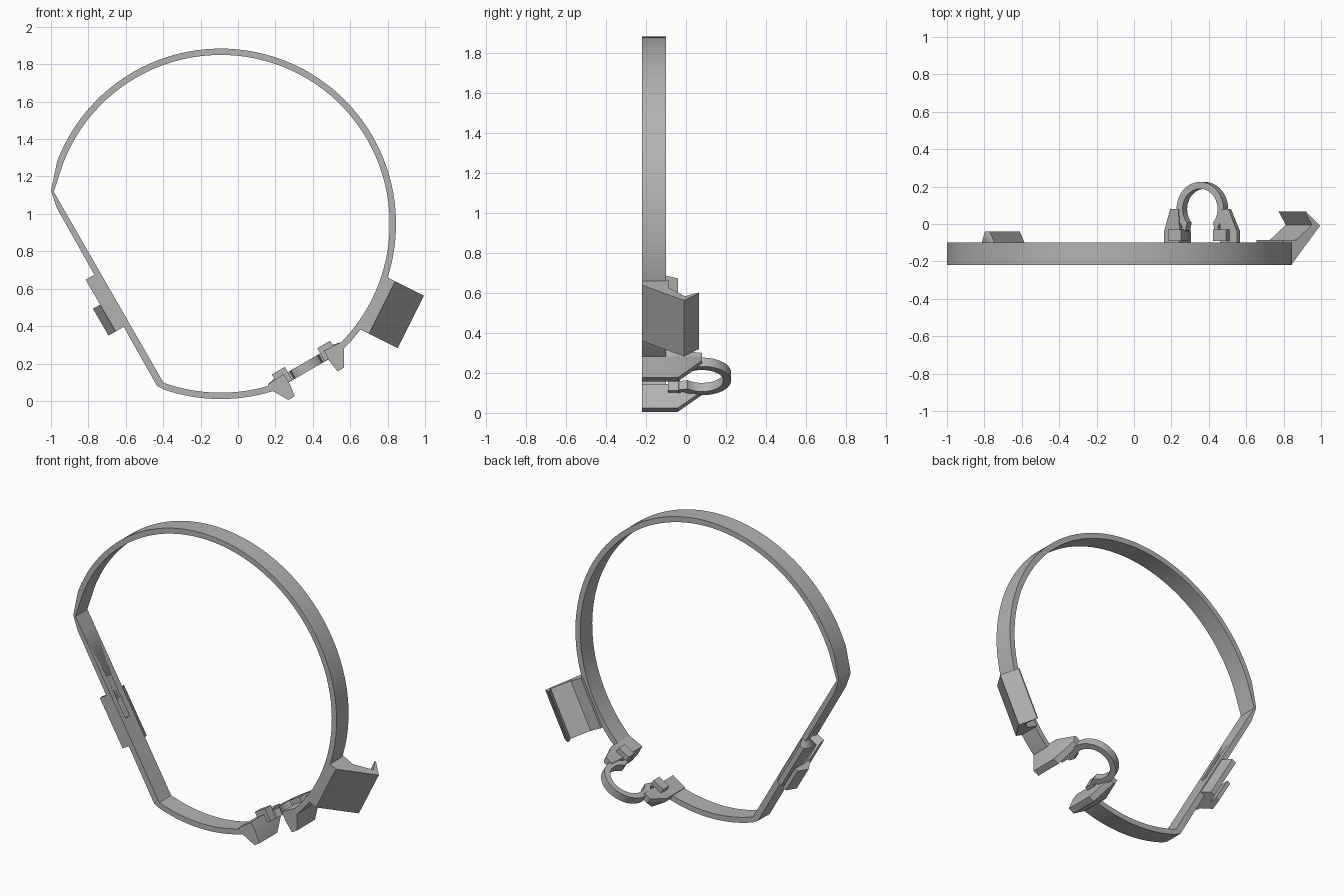
import bpy, bmesh
from math import sin, cos, radians
from mathutils import Vector

cube = bpy.data.objects.get("Cube")
if cube:
    bpy.data.objects.remove(cube, do_unlink=True)

grey = bpy.data.materials.new("plain grey")
grey.use_nodes = True
grey.diffuse_color = (0.45, 0.45, 0.45, 1)
grey.node_tree.nodes["Principled BSDF"].inputs["Base Color"].default_value = (0.45, 0.45, 0.45, 1)


def loft(name, sections):
    """Skin a row of matching cross-sections and cap both ends."""
    bm = bmesh.new()
    rings = [[bm.verts.new(p) for p in s] for s in sections]
    n = len(rings[0])
    for a, b in zip(rings, rings[1:]):
        for i in range(n):
            j = (i + 1) % n
            bm.faces.new((a[i], a[j], b[j], b[i]))
    bm.faces.new(rings[0])
    bm.faces.new(rings[-1])
    bmesh.ops.recalc_face_normals(bm, faces=bm.faces)
    mesh = bpy.data.meshes.new(name)
    bm.to_mesh(mesh)
    bm.free()
    mesh.materials.append(grey)
    obj = bpy.data.objects.new(name, mesh)
    bpy.context.collection.objects.link(obj)
    bpy.ops.object.select_all(action="DESELECT")
    obj.select_set(True)
    bpy.context.view_layer.objects.active = obj
    bpy.ops.object.shade_smooth_by_angle(angle=radians(25))
    return obj


def frame(x, z, angle):
    """Local axes: u along the band, y depth, w outward from the band."""
    c, s = cos(radians(angle)), sin(radians(angle))
    return lambda u, y, w: Vector((x + u * c + w * s, y, z + u * s - w * c))


def prism(name, place, profile, u0, u1):
    """Extrude a (w, y) profile along u."""
    return loft(name, [[place(u, y, w) for w, y in profile] for u in (u0, u1)])


FRONT, BACK = -0.22, -0.10

# Main band: open circle with one straight side
def on_circle(deg, r):
    a = radians(deg)
    return (-0.092 + r * cos(a), 0.947 + r * sin(a))

def arc(start, end, steps):
    angles = [start + (end - start) * i / steps for i in range(steps + 1)]
    return [(on_circle(a, 0.937), on_circle(a, 0.903)) for a in angles]

path = arc(-48, 159, 64)
path += [((-1.0, 1.123), (-0.985, 1.118)),
         ((-0.968, 1.03), (-0.934, 1.03)),
         ((-0.433, 0.08), (-0.398, 0.097))]
path += arc(-109, -70, 14)
band = loft("band", [[(o[0], FRONT, o[1]), (i[0], FRONT, i[1]),
                      (i[0], BACK, i[1]), (o[0], BACK, o[1])] for o, i in path])

# Large hooked plate on the left side
hook = frame(0.70, 0.36, 63.4)
prism("side_hook", hook,
      [(-0.05, FRONT), (0, FRONT), (0.172, -0.01), (0.09, 0.066), (0.082, 0.066),
       (0.125, -0.005), (0.03, -0.085), (-0.05, -0.085)], 0, 0.313)

# Small buckle on the straight side
buckle = frame(-0.611, 0.396, 120)
def flipped(u, y, w):
    return buckle(u, y, -w)

plate = prism("buckle_plate", flipped,
              [(-0.01, FRONT), (0.05, FRONT), (0.05, BACK), (0.03, -0.04),
               (0.0, -0.04), (-0.03, BACK)], 0, 0.32)
prism("buckle_lip", flipped,
      [(0.045, -0.20), (0.094, -0.12), (0.07, -0.04), (0.045, -0.04), (0.05, BACK)], 0, 0.166)

# Narrow slot through the straight side
cutter = prism("slot_cutter", flipped,
               [(-0.1, -0.185), (0.2, -0.185), (0.2, -0.145), (-0.1, -0.145)], 0.155, 0.42)
cutter.hide_render = True
for obj in (band, plate):
    bpy.context.view_layer.objects.active = obj
    mod = obj.modifiers.new("slot", "BOOLEAN")
    mod.operation = "DIFFERENCE"
    mod.solver = "EXACT"
    mod.object = cutter
    bpy.ops.object.modifier_apply(modifier=mod.name)
bpy.data.objects.remove(cutter, do_unlink=True)

# Spring clip: open ring bulging backward across the gap
clip = frame(0.367, 0.18, 30)
ring = []
for k in range(41):
    a = radians(-42 + 264 * k / 40)
    ring.append(((0.145 * cos(a), 0.08 + 0.145 * sin(a)), (0.108 * cos(a), 0.08 + 0.108 * sin(a))))
ring = [((0.135, -0.045), (0.09, -0.035))] + ring + [((-0.135, -0.045), (-0.09, -0.035))]
loft("clip_ring", [[clip(o[0], o[1], -0.028), clip(i[0], i[1], -0.028),
                    clip(i[0], i[1], 0.022), clip(o[0], o[1], 0.022)] for o, i in ring])

# Mirrored end tabs and feet either side of the gap
tab = [(0.125, -0.03), (0.225, -0.024), (0.225, 0.012),
       (0.172, 0.102), (0.132, 0.102), (0.122, 0.03)]
tip = [(0.13, -0.035), (0.18, -0.035), (0.18, -0.01),
       (0.172, 0.005), (0.135, 0.005), (0.13, -0.01)]
for side, label in ((-1, "right"), (1, "left")):
    loft(label + "_end_tab",
         [[clip(side * u, y, w) for u, w in section]
          for y, section in ((FRONT, tab), (-0.04, tab), (0.08, tip))])
    prism(label + "_clip_foot", clip,
          [(-0.06, -0.09), (0.02, -0.09), (0.02, -0.03), (-0.06, -0.03)],
          side * 0.10, side * 0.18)
